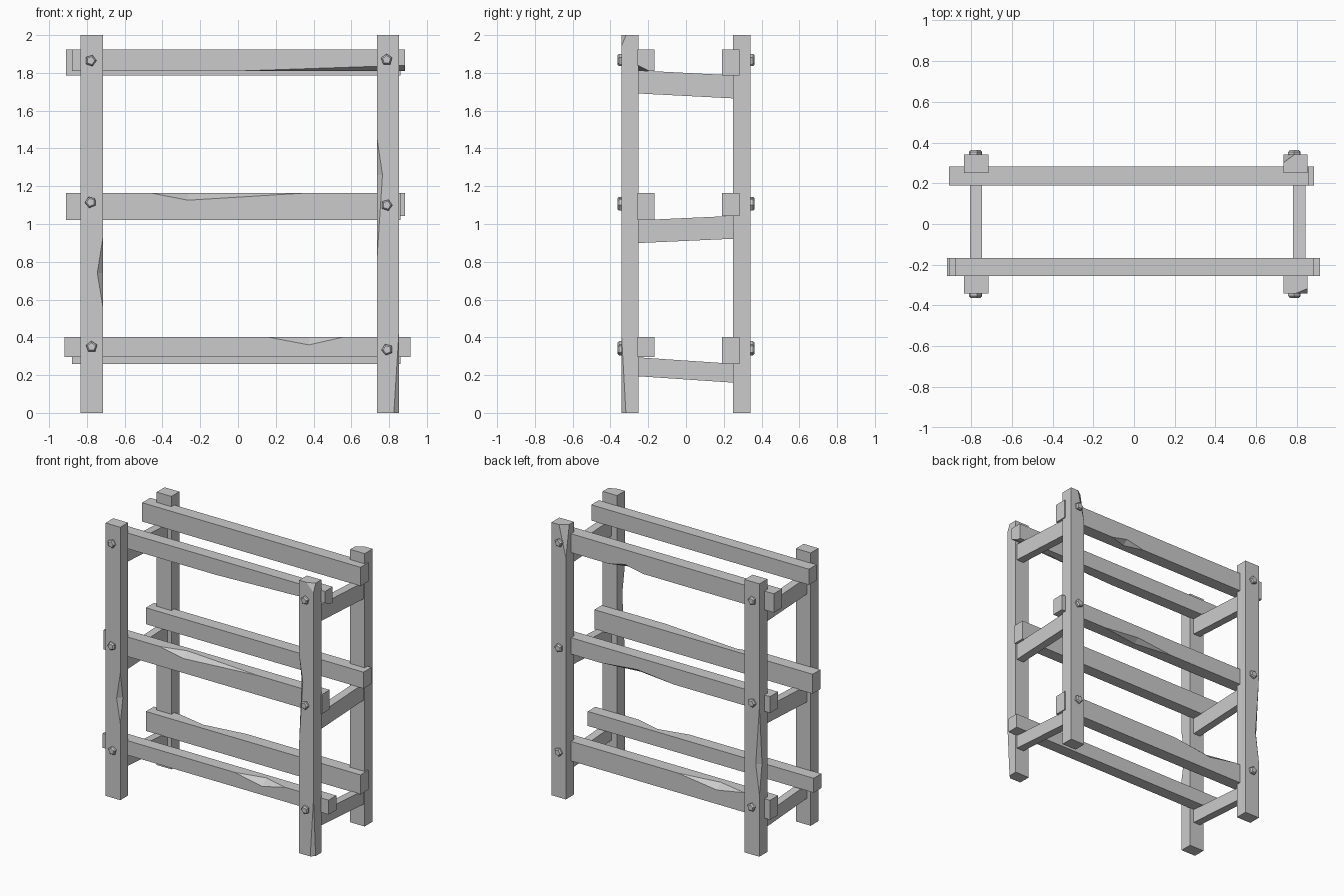
import bpy, bmesh, math
from mathutils import Vector, Matrix

if "Cube" in bpy.data.objects:
    bpy.data.objects.remove(bpy.data.objects["Cube"])


def finish(name, bm):
    bmesh.ops.recalc_face_normals(bm, faces=bm.faces)
    me = bpy.data.meshes.new(name)
    bm.to_mesh(me)
    bm.free()
    ob = bpy.data.objects.new(name, me)
    bpy.context.collection.objects.link(ob)
    return ob


def hull(name, pts):
    bm = bmesh.new()
    for p in pts:
        bm.verts.new(p)
    bmesh.ops.convex_hull(bm, input=bm.verts)
    bmesh.ops.dissolve_limit(bm, angle_limit=0.001, verts=bm.verts, edges=bm.edges)
    return finish(name, bm)


def box(name, x, y, z):
    return hull(name, [(a, b, c) for a in x for b in y for c in z])


def chip(ob, axis, edge, a, b, apex, depth):
    """Split a wedge out of the edge running along axis, from a to b, deepest at apex."""
    def pt(t, u, v):
        return Vector((t, u, v)) if axis == 'x' else Vector((u, v, t))
    u, v = edge
    A, B = pt(a, u, v), pt(b, u, v)
    F, T = pt(apex, u + depth[0], v), pt(apex, u, v + depth[1])
    d = F - T
    out = pt(apex, u - depth[0] * 2, v - depth[1] * 2)
    cutter = hull(ob.name + "_chip_cutter", [A, B, F + d, T - d, out])
    cutter.hide_render = True
    cutter.hide_viewport = True
    cutter.display_type = 'WIRE'
    m = ob.modifiers.new("chip", 'BOOLEAN')
    m.operation = 'DIFFERENCE'
    m.solver = 'EXACT'
    m.object = cutter


# Corner posts
XL, XR = (-0.835, -0.715), (0.735, 0.852)
YF, YB = (-0.342, -0.252), (0.25, 0.342)
front_left = box("front_left_post", XL, YF, (0, 2))
front_right = box("front_right_post", XR, YF, (0, 2))
back_left = box("back_left_post", XL, YB, (0, 2))
back_right = box("back_right_post", XR, YB, (0, 2))
chip(front_left, 'z', (-0.715, -0.342), 0.56, 0.93, 0.74, (-0.03, 0.03))
chip(front_right, 'z', (0.735, -0.342), 0.80, 1.46, 1.26, (0.03, 0.03))
chip(front_right, 'z', (0.852, -0.342), -0.2, 0.43, -0.001, (-0.027, 0.024))
chip(front_right, 'z', (0.852, -0.342), 1.94, 2.1, 2.001, (-0.06, 0.025))
chip(back_left, 'z', (-0.835, 0.342), 0.45, 1.1, 0.67, (0.03, -0.03))
chip(back_right, 'z', (0.735, 0.342), 1.77, 2.1, 2.001, (0.055, -0.04))

# Long rails: x range, z range
RF, RB = (-0.256, -0.167), (0.19, 0.283)
top_f = box("top_front_rail", (-0.88, 0.885), RF, (1.81, 1.925))
top_b = box("top_back_rail", (-0.91, 0.86), RB, (1.787, 1.925))
mid_f = box("middle_front_rail", (-0.91, 0.86), RF, (1.02, 1.163))
mid_b = box("middle_back_rail", (-0.88, 0.885), RB, (1.043, 1.163))
low_f = box("bottom_front_rail", (-0.918, 0.914), RF, (0.297, 0.403))
low_b = box("bottom_back_rail", (-0.88, 0.86), RB, (0.26, 0.403))
chip(top_f, 'x', (RF[0], 1.81), 0.0, 1.05, 0.886, (0.06, 0.03))
chip(mid_f, 'x', (RF[0], 1.163), -0.455, 0.34, -0.265, (0.05, -0.037))
chip(low_f, 'x', (RF[0], 0.403), 0.15, 0.565, 0.375, (0.05, -0.043))
chip(top_b, 'x', (RB[1], 1.787), 0.15, 0.43, 0.3, (-0.04, 0.03))
chip(mid_b, 'x', (RB[1], 1.043), -0.1, 0.5, 0.2, (-0.04, 0.03))
chip(low_b, 'x', (RB[1], 0.403), -0.67, -0.13, -0.45, (-0.045, -0.04))

# Slanted side beams carrying the rails: front top z, back top z, height
for level, zf, zb, h in (("top", 1.813, 1.787, 0.122),
                         ("middle", 1.02, 1.043, 0.121),
                         ("bottom", 0.294, 0.26, 0.1)):
    for side, xs in (("left", (-0.805, -0.748)), ("right", (0.782, 0.842))):
        pts = [(x, y, z - k) for x in xs for y, z in ((-0.254, zf), (0.252, zb)) for k in (0, h)]
        hull(f"{level}_{side}_beam", pts)

# Five-sided bolt heads on the outer faces of the posts
for i, (x, z) in enumerate(((-0.78, 1.865), (0.787, 1.87), (-0.78, 1.115),
                            (0.787, 1.10), (-0.775, 0.35), (0.79, 0.335))):
    for side, s in (("front", -1), ("back", 1)):
        pts = []
        for r, y in ((0.031, 0.335), (0.031, 0.354), (0.022, 0.363)):
            for k in range(5):
                t = math.radians(72 * k + 20 * (i % 3))
                pts.append((x + r * math.cos(t), s * y, z + r * math.sin(t)))
        hull(f"{side}_bolt_{i + 1}", pts)
